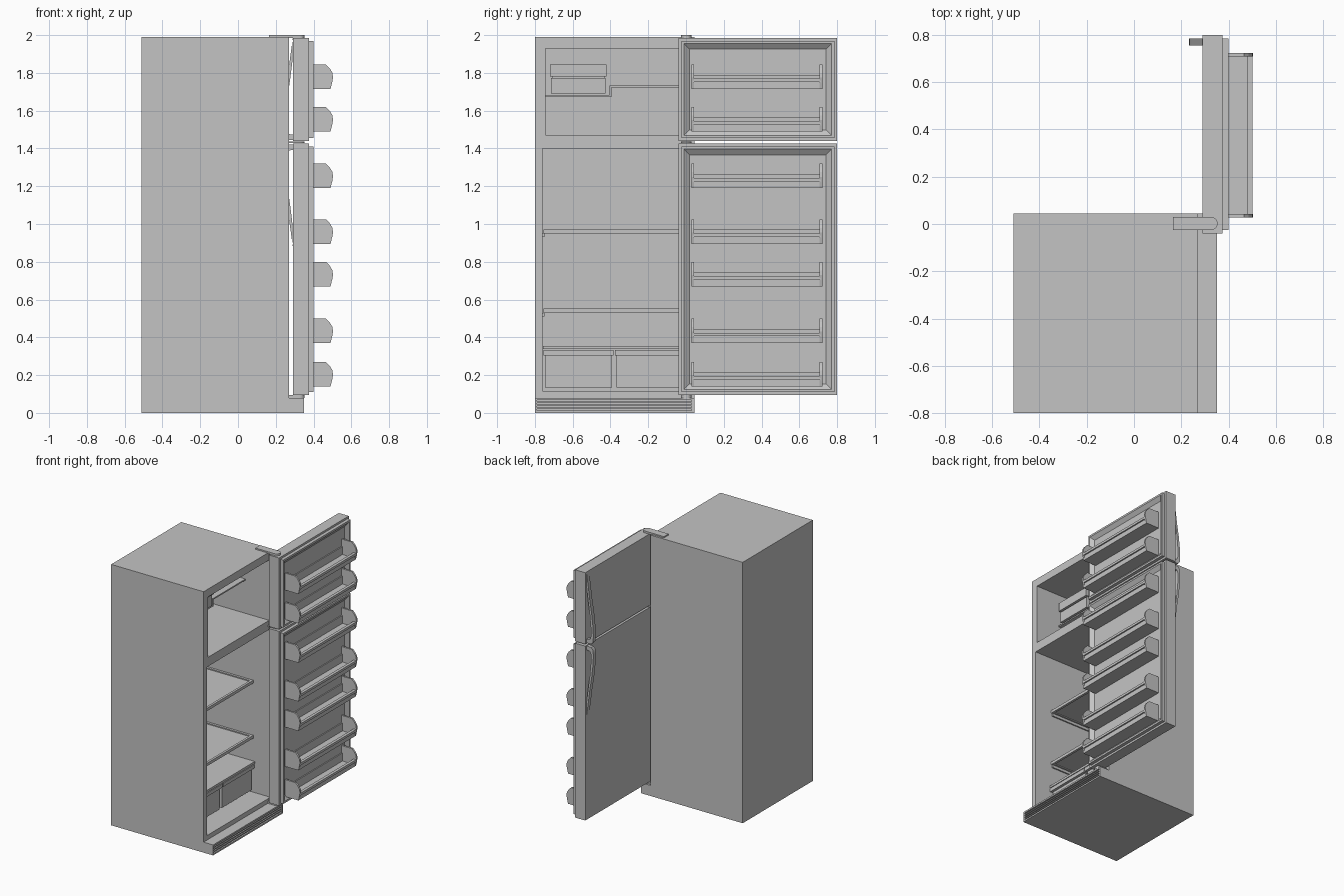
import bpy, bmesh
from mathutils import Vector

if "Cube" in bpy.data.objects:
    bpy.data.objects.remove(bpy.data.objects["Cube"])


def make_material(name, rgb):
    m = bpy.data.materials.new(name)
    m.use_nodes = True
    color = (*rgb, 1)
    m.diffuse_color = color
    m.node_tree.nodes["Principled BSDF"].inputs["Base Color"].default_value = color
    return m


GREY = make_material("plain grey", (0.55, 0.55, 0.55))


def finish(name, bm):
    bmesh.ops.recalc_face_normals(bm, faces=bm.faces)
    mesh = bpy.data.meshes.new(name)
    bm.to_mesh(mesh)
    bm.free()
    mesh.materials.append(GREY)
    ob = bpy.data.objects.new(name, mesh)
    bpy.context.collection.objects.link(ob)
    return ob


def add_box(bm, x, y, z):
    """Add a box given its (min, max) range along each axis."""
    verts = bmesh.ops.create_cube(bm, size=1)["verts"]
    for v in verts:
        v.co = Vector([(a + b) / 2 + c * (b - a) for c, (a, b) in zip(v.co, (x, y, z))])
    return verts


def boxes(name, *ranges):
    bm = bmesh.new()
    for r in ranges:
        add_box(bm, *r)
    return finish(name, bm)


def add_prism(bm, points, offset):
    """Extrude a closed polygon along an offset vector."""
    face = bm.faces.new([bm.verts.new(p) for p in points])
    ext = bmesh.ops.extrude_face_region(bm, geom=[face])["geom"]
    moved = [g for g in ext if isinstance(g, bmesh.types.BMVert)]
    bmesh.ops.translate(bm, verts=moved, vec=offset)


def smooth(ob, angle=0.6):
    bpy.ops.object.select_all(action="DESELECT")
    ob.select_set(True)
    bpy.context.view_layer.objects.active = ob
    bpy.ops.object.shade_smooth_by_angle(angle=angle)


# Cabinet with two compartments cut into it
FRONT, BACK = 0.27, -0.44
SIDES = (-0.8, 0.045)
cabinet = boxes("cabinet", ((-0.51, FRONT), SIDES, (0, 1.99)))
cutters = [
    boxes("freezer_cutter", ((BACK, 0.4), (-0.745, -0.01), (1.47, 1.93))),
    boxes("fridge_cutter", ((BACK, 0.4), (-0.76, 0.005), (0.115, 1.40))),
]
bpy.context.view_layer.objects.active = cabinet
for cutter in cutters:
    cutter.hide_render = True
    mod = cabinet.modifiers.new("opening", "BOOLEAN")
    mod.operation = "DIFFERENCE"
    mod.solver = "EXACT"
    mod.object = cutter
    bpy.ops.object.modifier_apply(modifier=mod.name)
    bpy.data.objects.remove(cutter)

# Toe grille with raised slats
boxes("toe_grille",
      ((FRONT, 0.335), SIDES, (0, 0.08)),
      ((0.335, 0.35), SIDES, (0, 0.012)),
      ((0.335, 0.35), SIDES, (0.068, 0.08)),
      ((0.335, 0.35), (-0.8, -0.788), (0, 0.08)),
      ((0.335, 0.35), (0.03, 0.045), (0, 0.08)),
      *[((0.33, 0.348), (-0.79, 0.035), (z, z + 0.008)) for z in (0.02, 0.036, 0.052)])

# Glass shelves in a raised frame
for i, z in enumerate((0.53, 0.95)):
    x, y = (BACK, 0.13), (-0.755, 0.0)
    rim = (z, z + 0.022)
    boxes(f"shelf_{i + 1}",
          (x, y, (z + 0.006, z + 0.014)),
          ((0.112, 0.13), y, rim),
          ((BACK, BACK + 0.018), y, rim),
          (x, (-0.755, -0.737), rim),
          (x, (-0.018, 0.0), rim))
    boxes(f"shelf_bracket_{i + 1}", ((BACK, 0.12), (-0.76, -0.75), (z - 0.02, z)))

# Crisper drawers and their cover
boxes("crisper_cover", ((BACK, 0.14), (-0.758, 0.003), (0.337, 0.354)))
for side, (a, b) in {"right": (-0.755, -0.385), "left": (-0.375, 0.0)}.items():
    z = (0.135, 0.31)
    boxes(f"crisper_{side}",
          ((-0.4, 0.12), (a + 0.008, b - 0.008), (0.135, 0.145)),
          ((0.108, 0.12), (a + 0.008, b - 0.008), z),
          ((-0.4, -0.39), (a + 0.008, b - 0.008), z),
          ((-0.4, 0.12), (a + 0.008, a + 0.016), z),
          ((-0.4, 0.12), (b - 0.016, b - 0.008), z),
          ((0.105, 0.14), (a, b), (0.305, 0.332)))

# Stepped freezer rack and ice tray
boxes("freezer_rack",
      ((0.02, 0.07), (-0.745, -0.40), (1.672, 1.682)),
      ((0.02, 0.07), (-0.405, -0.395), (1.672, 1.732)),
      ((0.02, 0.07), (-0.40, -0.01), (1.722, 1.732)))
boxes("ice_tray",
      ((-0.1, 0.08), (-0.715, -0.425), (1.69, 1.772)),
      ((-0.1, 0.09), (-0.72, -0.42), (1.78, 1.845)),
      ((-0.1, 0.07), (-0.71, -0.43), (1.77, 1.782)))


# Doors: slab plus a liner with a sunken, sloped panel
def door(name, z0, z1):
    boxes(name + "_slab", ((0.29, 0.375), (-0.04, 0.80), (z0, z1)))
    bm = bmesh.new()
    add_box(bm, (0.375, 0.40), (-0.025, 0.785), (z0 + 0.015, z1 - 0.015))
    bm.faces.ensure_lookup_table()
    face = max(bm.faces, key=lambda f: f.calc_center_median().x)
    bmesh.ops.inset_region(bm, faces=[face], thickness=0.02)
    bmesh.ops.inset_region(bm, faces=[face], thickness=0.042, depth=-0.022)
    finish(name + "_liner", bm)


door("fridge_door", 0.095, 1.425)
door("freezer_door", 1.44, 1.985)

# Door bins: shaped ends, floor, front panel and rail
END = [(0.376, 0), (0.49, 0), (0.497, 0.03), (0.503, 0.06),
       (0.500, 0.085), (0.485, 0.11), (0.465, 0.13), (0.376, 0.13)]


def bin_shelf(name, z):
    bm = bmesh.new()
    for y in (0.028, 0.708):
        add_prism(bm, [(px, y, z + pz) for px, pz in END], (0, 0.014, 0))
    span = (0.035, 0.715)
    add_box(bm, (0.376, 0.49), span, (z, z + 0.014))
    add_box(bm, (0.48, 0.49), span, (z, z + 0.045))
    add_box(bm, (0.478, 0.5), span, (z + 0.036, z + 0.054))
    add_box(bm, (0.376, 0.386), span, (z, z + 0.075))
    finish(name, bm)


for i, z in enumerate((0.14, 0.37, 0.67, 0.895, 1.19)):
    bin_shelf(f"fridge_bin_{i + 1}", z)
for i, z in enumerate((1.49, 1.715)):
    bin_shelf(f"freezer_bin_{i + 1}", z)

# Bowed handles, mirrored about the gap between the doors
OUTER = [(0.29, 0.55), (0.276, 0.45), (0.262, 0.34), (0.246, 0.24), (0.235, 0.14),
         (0.232, 0.07), (0.236, 0.03), (0.25, 0.012), (0.29, 0.012)]
INNER = [(0.29, 0.04), (0.262, 0.045), (0.252, 0.07), (0.254, 0.14),
         (0.263, 0.24), (0.277, 0.34), (0.288, 0.43)]
for name, sign in (("fridge_handle", -1), ("freezer_handle", 1)):
    bm = bmesh.new()
    add_prism(bm, [(px, 0.755, 1.4325 + sign * d) for px, d in OUTER + INNER], (0, 0.03, 0))
    smooth(finish(name, bm))


# Hinges: plates with a rounded outer end
def hinge(name, x0, z0, z1):
    disc = bmesh.new()
    bmesh.ops.create_circle(disc, segments=24, radius=0.028)
    arc = sorted([v.co.copy() for v in disc.verts if v.co.x > -0.001], key=lambda c: c.y)
    disc.free()
    bm = bmesh.new()
    outline = [(x0, 0.03, z0), (x0, -0.026, z0)]
    outline += [(0.325 + c.x, 0.002 + c.y, z0) for c in arc]
    add_prism(bm, outline, (0, 0, z1 - z0))
    smooth(finish(name, bm))


hinge("top_hinge", 0.165, 1.985, 2.0)
hinge("middle_hinge", 0.262, 1.428, 1.437)
hinge("bottom_hinge", 0.262, 0.078, 0.095)
